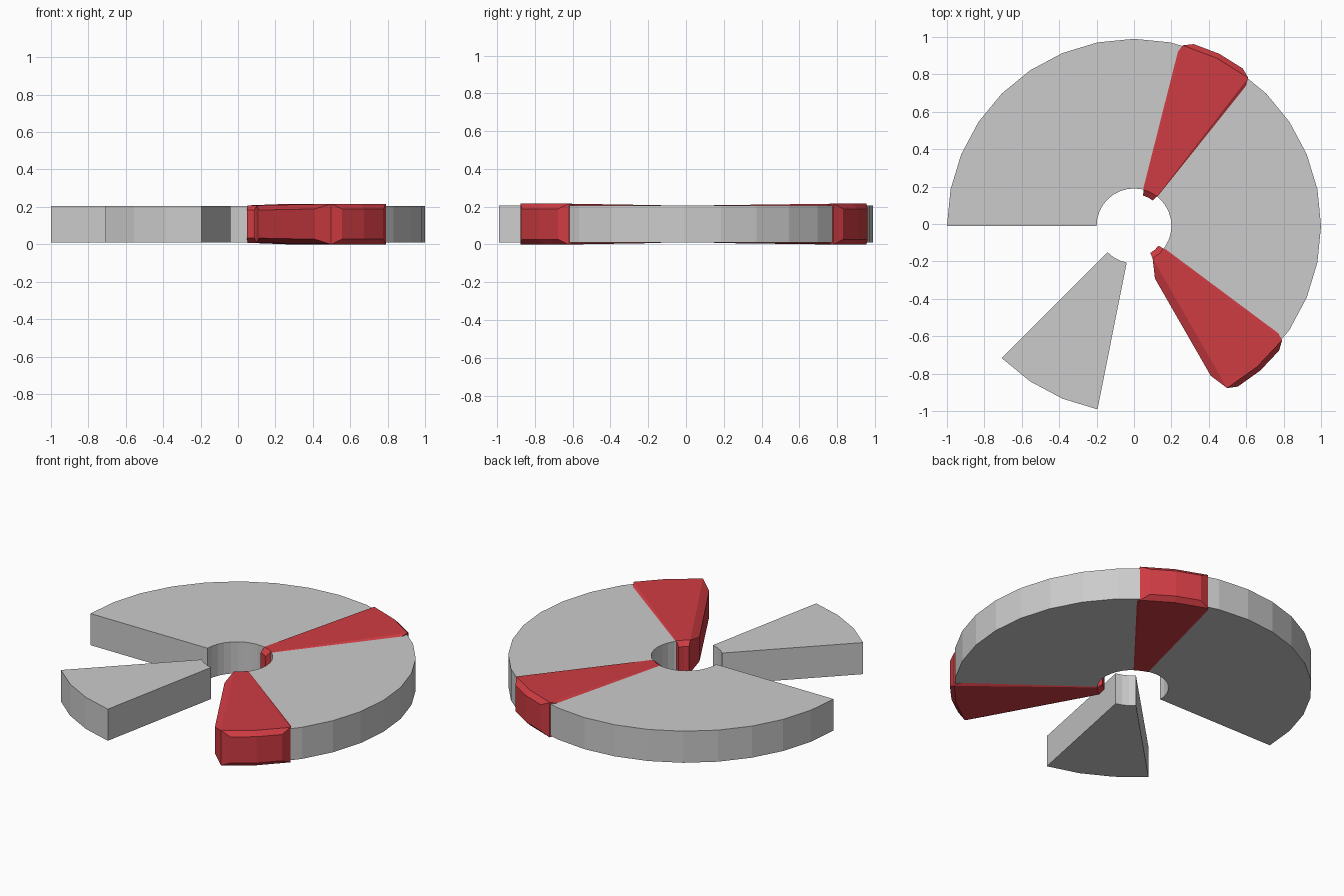
import bpy, bmesh
from math import cos, sin, radians
from mathutils import Vector

if "Cube" in bpy.data.objects:
    bpy.data.objects.remove(bpy.data.objects["Cube"])

STEP = 11.25            # 32-sided ring
Y_OFF = -0.01           # centres the model on y
MID = 0.108             # mid height of every part


def polar(r, deg, z):
    return Vector((r * cos(radians(deg)), r * sin(radians(deg)) + Y_OFF, z))


def finish(bm, name, mat=None):
    bmesh.ops.recalc_face_normals(bm, faces=bm.faces)
    me = bpy.data.meshes.new(name)
    bm.to_mesh(me)
    bm.free()
    if mat:
        me.materials.append(mat)
    ob = bpy.data.objects.new(name, me)
    bpy.context.collection.objects.link(ob)


def sector(start, count, h_in, h_out):
    """Ring sector; returns the bmesh and its inner, outer and end faces."""
    bm = bmesh.new()
    rows = []
    for i in range(count + 1):
        a = start + i * STEP
        rows.append([bm.verts.new(polar(r, a, MID + s * h)) for r, h, s in
                     ((0.2, h_in, -1), (1, h_out, -1), (1, h_out, 1), (0.2, h_in, 1))])
    outer, inner = [], []
    for p, q in zip(rows, rows[1:]):
        for k in range(4):
            n = (k + 1) % 4
            f = bm.faces.new((p[k], q[k], q[n], p[n]))
            if k == 1:
                outer.append(f)
            if k == 3:
                inner.append(f)
    ends = [bm.faces.new(rows[0]), bm.faces.new(rows[-1])]
    return bm, inner, outer, ends


def push_out(bm, faces, offset, scale=0.75):
    """Extrude a side outward with a shrunken, chamfered cap."""
    geom = bmesh.ops.extrude_face_region(bm, geom=faces)["geom"]
    verts = [g for g in geom if isinstance(g, bmesh.types.BMVert)]
    c = sum((v.co for v in verts), Vector()) / len(verts)
    for v in verts:
        v.co = c + (v.co - c) * scale + offset
    bmesh.ops.delete(bm, geom=[f for f in faces if f.is_valid], context='FACES')


# Grey ring body and the loose slice
for name, start, count in (("main_ring", -45, 20), ("loose_slice", 225, 3)):
    finish(sector(start, count, 0.0975, 0.0975)[0], name)

# Red chamfered wedges
red = bpy.data.materials.new("red")
red.diffuse_color = (0.62, 0.045, 0.055, 1)
red.use_nodes = True
red.node_tree.nodes["Principled BSDF"].inputs["Base Color"].default_value = red.diffuse_color
for name, mid in (("back_wedge", 63.6), ("front_wedge", -48.9)):
    bm, inner, outer, ends = sector(mid - STEP, 2, 0.1, 0.108)
    axis = Vector((cos(radians(mid)), sin(radians(mid)), 0))
    push_out(bm, outer, axis * 0.03)
    push_out(bm, inner, axis * -0.03)
    for f, side in zip(ends, (-1, 1)):
        a = radians(mid + side * (STEP + 90))
        push_out(bm, [f], Vector((cos(a), sin(a), 0)) * 0.043)
    finish(bm, name, red)
